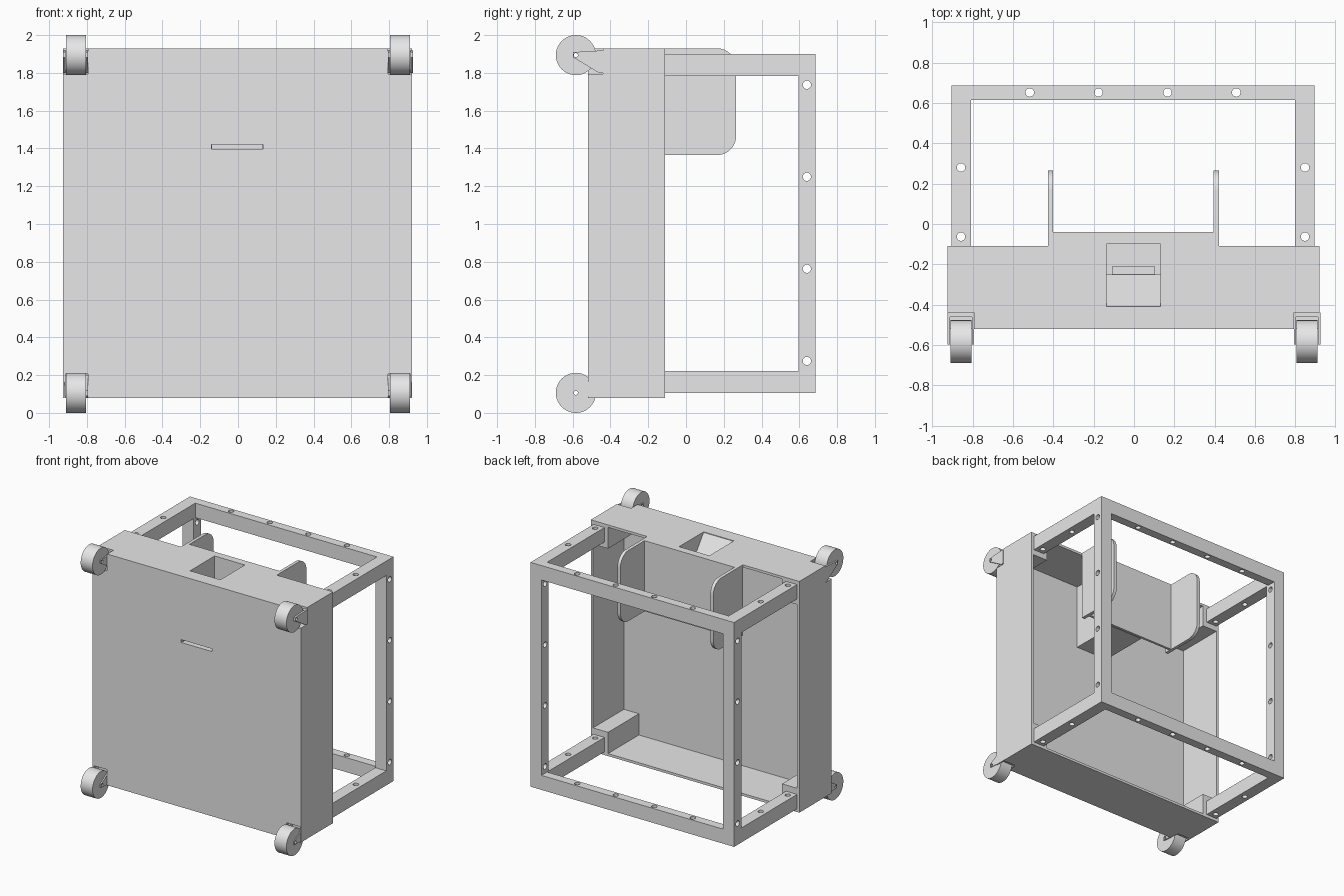
import bpy, bmesh, math
from mathutils import Matrix, Vector

if "Cube" in bpy.data.objects:
    bpy.data.objects.remove(bpy.data.objects["Cube"], do_unlink=True)

GREY = (0.8, 0.8, 0.8, 1.0)
mat = bpy.data.materials.new("plain grey")
mat.use_nodes = True
mat.diffuse_color = GREY
mat.node_tree.nodes["Principled BSDF"].inputs["Base Color"].default_value = GREY

CX = -0.003                     # centre line of cabinet and frame
SIDES = (-1, 1)


def finish(name, bm):
    bmesh.ops.recalc_face_normals(bm, faces=bm.faces)
    me = bpy.data.meshes.new(name)
    bm.to_mesh(me)
    bm.free()
    me.materials.append(mat)
    ob = bpy.data.objects.new(name, me)
    bpy.context.scene.collection.objects.link(ob)
    return ob


def add_box(bm, x, y, z):
    size = Vector((x[1] - x[0], y[1] - y[0], z[1] - z[0]))
    mid = Vector((sum(x), sum(y), sum(z))) / 2
    bmesh.ops.create_cube(bm, size=1, matrix=Matrix.Translation(mid) @ Matrix.Diagonal(size.to_4d()))


def box(name, x, y, z):
    bm = bmesh.new()
    add_box(bm, sorted(x), sorted(y), sorted(z))
    return finish(name, bm)


def prism(name, profile, x):
    """Extrude a (y, z) outline along x."""
    bm = bmesh.new()
    face = bm.faces.new([bm.verts.new((x[0], y, z)) for y, z in profile])
    new = bmesh.ops.extrude_face_region(bm, geom=[face])["geom"]
    bmesh.ops.translate(bm, vec=(x[1] - x[0], 0, 0),
                        verts=[v for v in new if isinstance(v, bmesh.types.BMVert)])
    return finish(name, bm)


def rods(name, centres, radius, length, axis, segments=20):
    bm = bmesh.new()
    turn = Matrix.Rotation(math.pi / 2, 4, "Y") if axis == "x" else Matrix()
    for c in centres:
        bmesh.ops.create_cone(bm, cap_ends=True, segments=segments, radius1=radius,
                              radius2=radius, depth=length, matrix=Matrix.Translation(c) @ turn)
    return finish(name, bm)


def cut(targets, cutter):
    cutter.hide_render = True
    for ob in targets:
        mod = ob.modifiers.new("cut", "BOOLEAN")
        mod.operation, mod.solver, mod.object = "DIFFERENCE", "EXACT", cutter
        bpy.context.view_layer.objects.active = ob
        bpy.ops.object.modifier_apply(modifier=mod.name)
    bpy.data.objects.remove(cutter, do_unlink=True)


def smooth(ob):
    bpy.ops.object.select_all(action="DESELECT")
    ob.select_set(True)
    bpy.context.view_layer.objects.active = ob
    bpy.ops.object.shade_smooth_by_angle(angle=math.radians(30))


# Cabinet shell, open at the back
HW, WALL = 0.923, 0.02
FRONT, BACK, BOTTOM, TOP = -0.52, -0.11, 0.08, 1.93
cabinet = box("cabinet_shell", (CX - HW, CX + HW), (FRONT, BACK), (BOTTOM, TOP))
cut([cabinet], box("cavity", (CX - HW + WALL, CX + HW - WALL), (FRONT + WALL, 0.1),
                   (BOTTOM + WALL, TOP - WALL)))
shelf = box("top_extension", (CX - 0.4, CX + 0.4), (BACK, -0.04), (TOP - WALL, TOP))
cut([cabinet, shelf], box("top_opening", (CX - 0.134, CX + 0.134), (-0.41, -0.1), (1.85, 2)))
cut([cabinet], box("front_slot", (CX - 0.136, CX + 0.136), (-0.6, -0.45), (1.398, 1.42)))

# Caster housings in the cabinet corners, with wheel notches
for sx in SIDES:
    for level, z_in, z_out in (("top", 1.74, TOP - WALL), ("bottom", 0.27, BOTTOM + WALL)):
        side = "left" if sx > 0 else "right"
        housing = box(f"{level}_{side}_caster_housing", (CX + sx * 0.77, CX + sx * (HW - WALL)),
                      (FRONT + WALL, BACK), (z_in, z_out))
        if level == "top":
            notch = box("notch", (sx * 0.794, sx * 1.1), (-0.7, -0.44), (1.795, 2.1))
        else:
            notch = box("notch", (sx * 0.794, sx * 0.912), (-0.7, -0.44), (-0.1, 0.205))
        cut([cabinet, housing], notch)

# Chute between the top opening and the front slot
for sx in SIDES:
    box("chute_side", (CX + sx * 0.134, CX + sx * 0.144), (FRONT + WALL, -0.09), (1.385, TOP - WALL))
box("chute_back", (CX - 0.134, CX + 0.134), (-0.1, -0.09), (1.385, TOP - WALL))
box("chute_floor", (CX - 0.134, CX + 0.134), (FRONT + WALL, -0.1), (1.385, 1.396))
prism("chute_ramp", [(-0.41, 1.925), (-0.25, 1.71), (-0.25, 1.69), (-0.42, 1.91)],
      (CX - 0.134, CX + 0.134))
box("chute_lip", (CX - 0.107, CX + 0.107), (-0.25, -0.21), (1.69, 1.7))

# Rear pocket: panel between two rounded side plates
box("pocket_panel", (CX - 0.4, CX + 0.4), (-0.06, -0.04), (1.365, TOP - WALL))
R, Y1, Z0 = 0.1, 0.265, 1.365
outline = [(BACK, TOP), (BACK, Z0)]
for cz, start in ((Z0 + R, -90), (TOP - R, 0)):
    for i in range(9):
        a = math.radians(start + i * 90 / 8)
        outline.append((Y1 - R + R * math.cos(a), cz + R * math.sin(a)))
for sx in SIDES:
    smooth(prism("pocket_side_plate", outline, (CX + sx * 0.398, CX + sx * 0.424)))

# Rear frame of drilled bars
FX = CX - 0.002
OUT, INN, REAR = 0.901, 0.804, 0.686
rails, posts = [], []
for z in ((0.105, 0.221), (1.784, 1.9)):
    for sx in SIDES:
        rails.append(box("frame_side_rail", (FX + sx * INN, FX + sx * OUT), (BACK, REAR), z))
    rails.append(box("frame_back_rail", (FX - INN, FX + INN), (0.615, REAR), z))
for sx in SIDES:
    posts.append(box("frame_post", (FX + sx * INN, FX + sx * OUT), (0.595, REAR), (0.221, 1.784)))

spots = [(FX + x, 0.652, 1) for x in (-0.512, -0.171, 0.171, 0.512)]
spots += [(FX + sx * 0.853, y, 1) for sx in SIDES for y in (0.28, -0.063)]
cut(rails, rods("rail_holes", spots, 0.021, 3, "z"))
cut(posts, rods("post_holes", [(0, 0.64, z) for z in (0.275, 0.763, 1.25, 1.737)], 0.022, 3, "x"))
for bar in rails + posts:
    smooth(bar)

# Casters: wheel, fork plates and rear bridge
WY, WR = -0.583, 0.106
for sx in SIDES:
    side = "left" if sx > 0 else "right"
    for level, wz, sz in (("top", 2 - WR, 1), ("bottom", WR, -1)):
        wheel = rods(f"{level}_{side}_wheel", [(sx * 0.858, WY, wz)], WR, 0.105, "x", 64)
        cut([wheel], rods("axle_hole", [(sx * 0.858, WY, wz)], 0.011, 0.5, "x", 16))
        smooth(wheel)
        fork = [(WY - 0.015, 0.016), (-0.44, 0.025), (-0.44, -0.095), (-0.46, -0.095),
                (WY, -0.02), (WY - 0.015, -0.012)]
        outer = 0.926 if level == "top" else 0.918
        for x in ((0.794, 0.804), (0.912, outer)):
            plate = prism(f"{level}_{side}_fork", [(y, wz + sz * z) for y, z in fork],
                          (sx * x[0], sx * x[1]))
            cut([plate], rods("axle_hole", [(sx * 0.858, WY, wz)], 0.011, 0.5, "x", 16))
        box(f"{level}_{side}_fork_bridge", (sx * 0.804, sx * 0.912), (-0.46, -0.44),
            (wz - sz * 0.095, wz + sz * 0.02))
